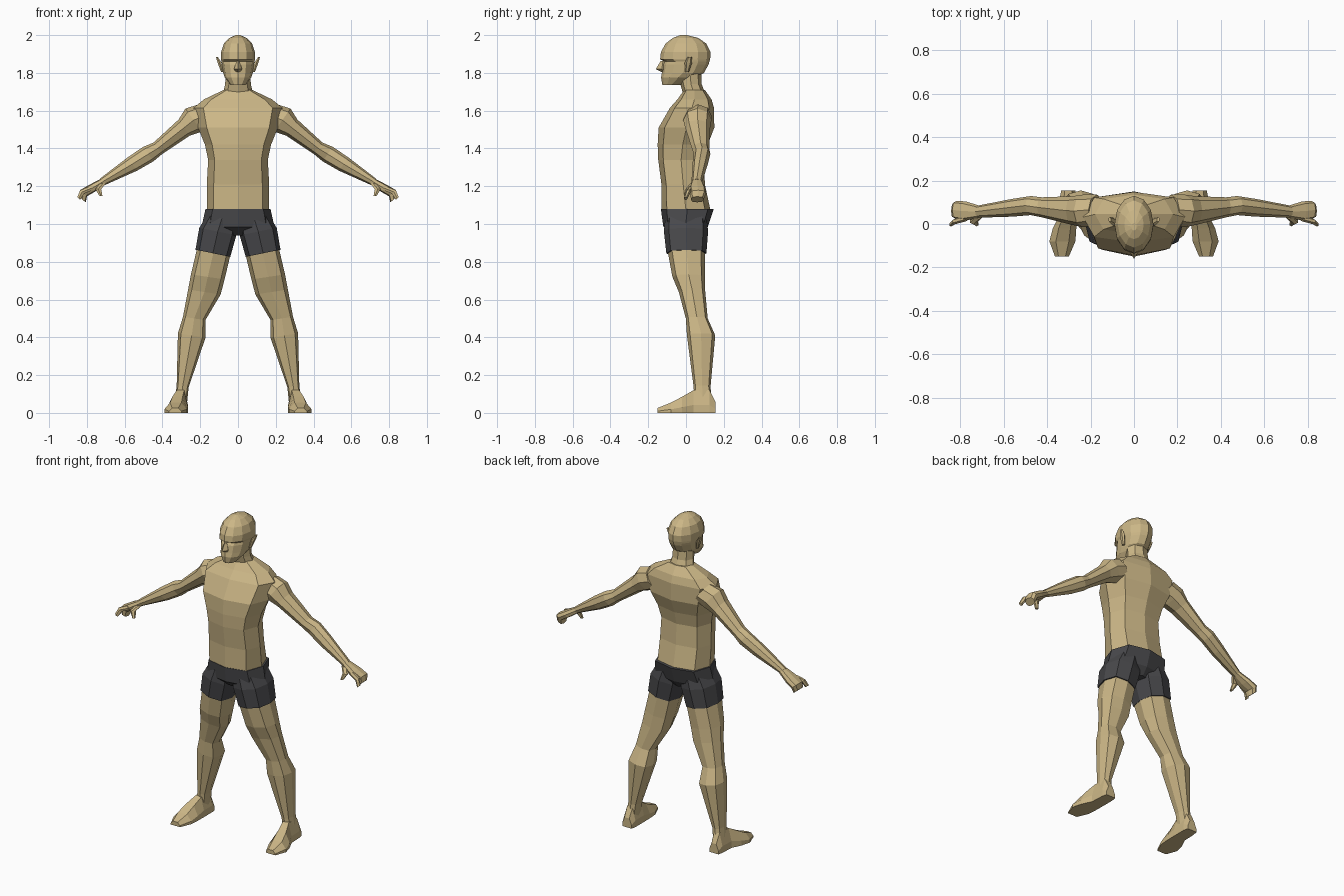
import bpy, bmesh, math
from mathutils import Vector


def material(name, rgb):
    m = bpy.data.materials.new(name)
    m.diffuse_color = (*rgb, 1)
    return m


SKIN = material("skin", (0.60, 0.47, 0.24))
CLOTH = material("shorts_cloth", (0.065, 0.065, 0.07))


def ngon(n, diag=None):
    """Unit section starting at the front; octagons can have boxier diagonals."""
    pts = []
    for i in range(n):
        a = 2 * math.pi * i / n - math.pi / 2
        k = diag * math.sqrt(2) if diag and i % 2 else 1
        pts.append((math.cos(a) * k, math.sin(a) * k))
    return pts


OCT = ngon(8, 0.78)
LIMB = ngon(8)
HEAD = ngon(12)
FOOT = [(-1, -1), (1, -1), (1, -0.3), (0.5, 1), (-0.5, 1), (-1, -0.3)]


def loft(name, rings, section=LIMB, tilt=0.0, v=(0, 1, 0), mat=SKIN, mirror=False):
    """Skin a section through rings of (x, y, z, half width, half depth)."""
    u, v = Vector((math.cos(tilt), 0, math.sin(tilt))), Vector(v)
    bm = bmesh.new()
    loops = [[bm.verts.new(Vector((x, y, z)) + u * (a * ru) + v * (b * rv))
              for a, b in section] for x, y, z, ru, rv in rings]
    n = len(section)
    for lo, hi in zip(loops, loops[1:]):
        for i in range(n):
            j = (i + 1) % n
            bm.faces.new((lo[i], lo[j], hi[j], hi[i]))
    bm.faces.new(loops[0][::-1])
    bm.faces.new(loops[-1])
    bmesh.ops.recalc_face_normals(bm, faces=bm.faces)
    me = bpy.data.meshes.new(name)
    bm.to_mesh(me)
    bm.free()
    me.materials.append(mat)
    ob = bpy.data.objects.new(name, me)
    bpy.context.collection.objects.link(ob)
    if mirror:
        ob.modifiers.new("mirror", 'MIRROR').use_mirror_merge = False
    return ob


def upright(rows):
    """Rows of (z, half width, front y, back y) to centred rings."""
    return [(0, (f + b) / 2, z, w, (b - f) / 2) for z, w, f, b in rows]


# Torso
loft("torso", upright([
    (1.07, 0.165, -0.13, 0.13), (1.21, 0.165, -0.13, 0.10),
    (1.34, 0.158, -0.147, 0.095), (1.42, 0.175, -0.15, 0.115),
    (1.51, 0.212, -0.145, 0.15), (1.615, 0.235, -0.085, 0.148),
    (1.66, 0.18, -0.045, 0.135), (1.71, 0.075, -0.01, 0.10)]), OCT)

# Neck, head, nose and ears
loft("neck", upright([
    (1.67, 0.085, -0.01, 0.11), (1.74, 0.068, -0.03, 0.083),
    (1.81, 0.065, -0.04, 0.08)]), LIMB)
loft("head", upright([
    (1.735, 0.038, -0.125, -0.03), (1.775, 0.07, -0.132, 0.05),
    (1.80, 0.078, -0.128, 0.095), (1.845, 0.085, -0.122, 0.12),
    (1.86, 0.087, -0.113, 0.124), (1.872, 0.09, -0.137, 0.128),
    (1.91, 0.09, -0.133, 0.13), (1.955, 0.075, -0.108, 0.108),
    (1.985, 0.045, -0.07, 0.065), (2.0, 0.012, -0.03, 0.005)]), HEAD)
loft("nose", [(0, -0.122, 1.863, 0.008, 0.012), (0, -0.128, 1.82, 0.022, 0.032),
              (0, -0.12, 1.806, 0.012, 0.012)], ngon(4))
loft("ear", [(0.083, 0.005, 1.805, 0.008, 0.01), (0.098, 0.013, 1.855, 0.012, 0.02),
             (0.112, 0.02, 1.885, 0.006, 0.012)], ngon(6), mirror=True)

# Arms
loft("arm", [
    (0.17, 0.065, 1.575, 0.07, 0.07), (0.235, 0.06, 1.55, 0.075, 0.075),
    (0.285, 0.062, 1.51, 0.052, 0.066), (0.425, 0.077, 1.40, 0.038, 0.046),
    (0.475, 0.085, 1.37, 0.047, 0.044), (0.56, 0.075, 1.317, 0.043, 0.041),
    (0.72, 0.057, 1.222, 0.021, 0.028)], tilt=math.radians(55), mirror=True)

# Hands: palm with curled fingers, index finger and thumb
loft("hand", [
    (0.71, 0.057, 1.227, 0.02, 0.027), (0.775, 0.06, 1.188, 0.025, 0.044),
    (0.818, 0.065, 1.163, 0.025, 0.042), (0.825, 0.06, 1.13, 0.024, 0.034)],
    OCT, tilt=0.7, mirror=True)
loft("index_finger", [
    (0.775, 0.025, 1.19, 0.016, 0.013), (0.825, 0.012, 1.17, 0.016, 0.013),
    (0.843, -0.002, 1.135, 0.012, 0.01)], ngon(6), tilt=0.7, mirror=True)
loft("thumb", [
    (0.715, 0.04, 1.215, 0.018, 0.018), (0.74, 0.012, 1.185, 0.018, 0.014),
    (0.725, 0.0, 1.147, 0.009, 0.011)], ngon(6), mirror=True)

# Shorts: hip section plus two leg openings
loft("shorts_hips", upright([
    (1.08, 0.172, -0.133, 0.147), (0.985, 0.193, -0.12, 0.115),
    (0.94, 0.06, -0.07, 0.08)]), OCT, mat=CLOTH)
loft("shorts_leg", [
    (0.085, 0.0, 1.03, 0.08, 0.11), (0.107, 0.0, 0.96, 0.10, 0.117),
    (0.133, 0.002, 0.845, 0.094, 0.106)], OCT, tilt=0.2, mat=CLOTH, mirror=True)

# Legs
loft("leg", [
    (0.127, 0.002, 0.86, 0.09, 0.10), (0.16, 0.014, 0.72, 0.09, 0.086),
    (0.178, 0.032, 0.64, 0.087, 0.07), (0.232, 0.057, 0.50, 0.06, 0.058),
    (0.245, 0.08, 0.41, 0.074, 0.075), (0.293, 0.085, 0.14, 0.032, 0.045),
    (0.302, 0.09, 0.06, 0.033, 0.045)], OCT, tilt=0.15, mirror=True)

# Feet
loft("foot", [
    (0.303, 0.155, 0.03, 0.032, 0.03), (0.303, 0.125, 0.06, 0.038, 0.06),
    (0.305, 0.04, 0.06, 0.04, 0.06), (0.32, -0.02, 0.043, 0.054, 0.043),
    (0.33, -0.08, 0.027, 0.06, 0.027), (0.332, -0.15, 0.013, 0.032, 0.013)],
    FOOT, v=(0, 0, 1), mirror=True)
